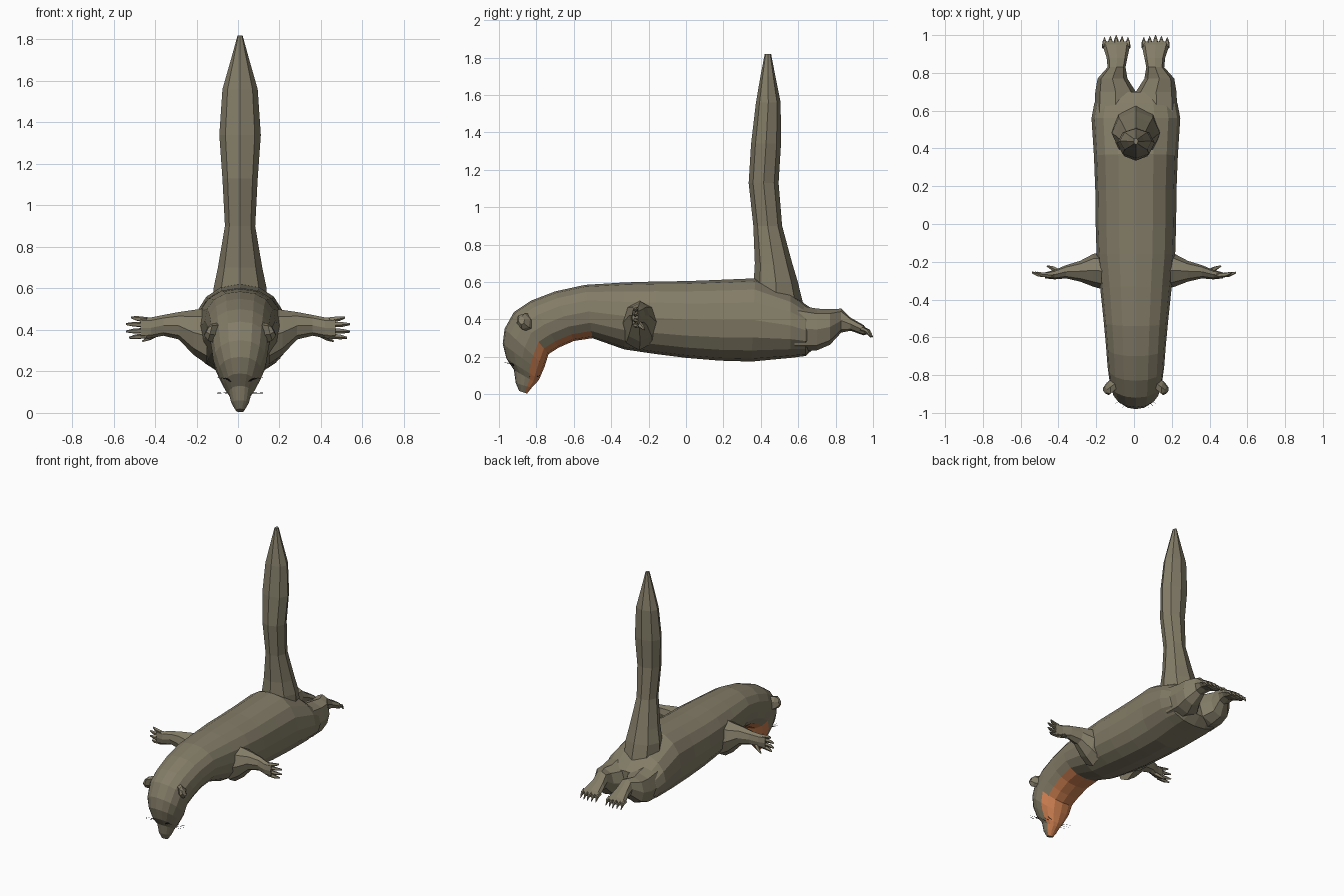
import bpy, bmesh, math
from mathutils import Vector

CX = 0.01  # centre line of the body


def material(name, rgb):
    m = bpy.data.materials.new(name)
    m.diffuse_color = (*rgb, 1)
    return m


FUR = material("olive_fur", (0.225, 0.200, 0.135))
THROAT = material("orange_throat", (0.60, 0.21, 0.08))
BLACK = material("black", (0.01, 0.01, 0.01))


def loft(name, rings, mats, rule=None):
    """Skin a list of equally sized closed rings and cap both ends."""
    bm = bmesh.new()
    vs = [[bm.verts.new(p) for p in r] for r in rings]
    n = len(rings[0])
    for i in range(len(vs) - 1):
        for j in range(n):
            k = (j + 1) % n
            f = bm.faces.new((vs[i][j], vs[i][k], vs[i + 1][k], vs[i + 1][j]))
            if rule:
                f.material_index = rule(i, j)
    bm.faces.new(vs[0])
    bm.faces.new(vs[-1])
    bmesh.ops.recalc_face_normals(bm, faces=bm.faces)
    me = bpy.data.meshes.new(name)
    bm.to_mesh(me)
    bm.free()
    for m in mats:
        me.materials.append(m)
    ob = bpy.data.objects.new(name, me)
    bpy.context.collection.objects.link(ob)
    return ob


def oval(c, u, v, n, power=1.0, turn=0.0):
    """Ring of n points about c, spanned by half axes u and v."""
    pts = []
    for i in range(n):
        a = math.tau * (i + turn) / n
        s, t = math.cos(a), math.sin(a)
        s = math.copysign(abs(s) ** power, s)
        t = math.copysign(abs(t) ** power, t)
        pts.append(Vector(c) + Vector(u) * s + Vector(v) * t)
    return pts


def spike(name, points, radii, mat, n=5):
    """Tapered tube through the points."""
    pts = [Vector(p) for p in points]
    d = (pts[-1] - pts[0]).normalized()
    u = d.orthogonal().normalized()
    w = d.cross(u)
    return loft(name, [oval(p, u * r, w * r, n) for p, r in zip(pts, radii)], [mat])


# Body, neck and head: (top y, top z, bottom y, bottom z, half width)
SPINE = [
    (0.70, 0.44, 0.70, 0.26, 0.17), (0.64, 0.48, 0.64, 0.205, 0.22),
    (0.56, 0.54, 0.56, 0.195, 0.235), (0.37, 0.62, 0.35, 0.175, 0.222),
    (0.18, 0.612, 0.18, 0.18, 0.215), (0.0, 0.605, 0.0, 0.195, 0.213),
    (-0.16, 0.603, -0.16, 0.215, 0.208), (-0.33, 0.598, -0.33, 0.24, 0.19),
    (-0.54, 0.585, -0.50, 0.30, 0.17), (-0.70, 0.55, -0.60, 0.285, 0.158),
    (-0.83, 0.50, -0.68, 0.25, 0.15), (-0.92, 0.44, -0.735, 0.215, 0.14),
    (-0.97, 0.35, -0.755, 0.15, 0.128), (-0.98, 0.27, -0.77, 0.115, 0.105),
    (-0.96, 0.19, -0.785, 0.08, 0.078), (-0.92, 0.13, -0.80, 0.06, 0.055),
    (-0.91, 0.06, -0.825, 0.035, 0.042), (-0.892, 0.018, -0.85, 0.004, 0.02),
]
rings = []
for ty, tz, by, bz, w in SPINE:
    top, bot = Vector((CX, ty, tz)), Vector((CX, by, bz))
    rings.append(oval((top + bot) / 2, (w, 0, 0), (top - bot) / 2, 16, 0.9))


def throat_rule(i, j):
    # undersides from the chest forward, reaching higher on the muzzle
    reach = 0 if i < 8 else 2 if i < 11 else 3
    return int(12 - reach <= j < 12 + reach)


loft("body", rings, [FUR, THROAT], throat_rule)

# Raised tail: (z, centre y, half depth, half width)
TAIL = [(0.47, 0.485, 0.145, 0.13), (0.60, 0.48, 0.118, 0.128), (0.70, 0.468, 0.10, 0.107),
        (0.90, 0.437, 0.077, 0.073), (1.13, 0.415, 0.08, 0.085), (1.34, 0.428, 0.08, 0.10),
        (1.56, 0.44, 0.066, 0.085), (1.70, 0.438, 0.04, 0.045), (1.82, 0.438, 0.017, 0.012)]
loft("tail", [oval((CX, y, z), (w, 0, 0), (0, d, 0), 8) for z, y, d, w in TAIL], [FUR])

# Hind leg: (y, z low, z high, x inner, x outer)
HIND = [(0.58, 0.23, 0.48, 0.0, 0.22), (0.70, 0.235, 0.458, 0.0, 0.215),
        (0.77, 0.265, 0.455, 0.045, 0.203), (0.83, 0.33, 0.458, 0.055, 0.15),
        (0.88, 0.34, 0.41, 0.045, 0.155), (0.95, 0.315, 0.37, 0.03, 0.178),
        (0.965, 0.32, 0.35, 0.035, 0.172)]
# Front leg: (x, y, z, half depth, half height)
FORE = [(0.15, -0.25, 0.37, 0.10, 0.135), (0.215, -0.245, 0.388, 0.087, 0.108),
        (0.285, -0.25, 0.42, 0.055, 0.066), (0.36, -0.253, 0.422, 0.035, 0.05),
        (0.42, -0.268, 0.41, 0.025, 0.05), (0.47, -0.272, 0.41, 0.016, 0.052)]

for side, s in (("left", 1), ("right", -1)):
    # Hind leg and clawed toes
    loft("hind_leg_" + side,
         [oval((CX + s * (a + b) / 2, y, (l + h) / 2), ((b - a) / 2, 0, 0),
               (0, 0, (h - l) / 2), 8, 0.8) for y, l, h, a, b in HIND], [FUR])
    for k in range(5):
        x = CX + s * (0.042 + 0.031 * k)
        y = 0.965 + 0.012 * (1 - abs(k - 2) / 2)
        spike(f"hind_claw_{side}", [(x, y - 0.03, 0.35), (x, y, 0.338), (x, y + 0.023, 0.305)],
              [0.014, 0.012, 0.002], FUR)

    # Front leg, fingers and claws
    loft("front_leg_" + side,
         [oval((s * x, y, z), (0, d, 0), (0, 0, h), 8) for x, y, z, d, h in FORE], [FUR])
    for z0, z1, x1 in ((0.448, 0.46, 0.515), (0.425, 0.428, 0.54),
                       (0.397, 0.392, 0.54), (0.372, 0.362, 0.525)):
        xm, zm = 0.45 + (x1 - 0.45) * 0.6, z0 + (z1 - z0) * 0.6
        spike(f"finger_{side}", [(s * 0.44, -0.272, z0), (s * xm, -0.268, zm),
                                 (s * x1, -0.257, z1)], [0.014, 0.012, 0.005], FUR)
    spike(f"thumb_{side}", [(s * 0.39, -0.26, 0.385), (s * 0.43, -0.235, 0.36),
                            (s * 0.46, -0.222, 0.345)], [0.017, 0.012, 0.004], FUR)

    # Ear: small folded cup on the side of the head
    loft("ear_" + side,
         [oval((CX + s * x, y, z), (0, a, a * 0.3), (s * -0.012, -b * 0.3, b), 6)
          for x, y, z, a, b in ((0.115, -0.845, 0.385, 0.032, 0.05),
                                (0.145, -0.87, 0.39, 0.036, 0.042),
                                (0.163, -0.88, 0.395, 0.016, 0.022))], [FUR])

    # Eye: narrow dark slit beside the muzzle
    spike("eye_" + side, [(CX + s * 0.028, -0.918, 0.145), (CX + s * 0.05, -0.922, 0.16),
                          (CX + s * 0.075, -0.915, 0.178)], [0.003, 0.009, 0.002], BLACK)

    # Whiskers and brow hairs
    for k in range(3):
        spike("whisker_" + side, [(CX + s * 0.04, -0.84 + 0.02 * k, 0.095),
                                  (CX + s * 0.11, -0.83 + 0.025 * k, 0.092 + 0.004 * k)],
              [0.0015, 0.0006], BLACK, 3)
        spike("brow_hair_" + side, [(CX + s * 0.05, -0.92, 0.16),
                                    (CX + s * (0.07 + 0.02 * k), -0.975 + 0.012 * k, 0.17)],
              [0.0015, 0.0006], BLACK, 3)
